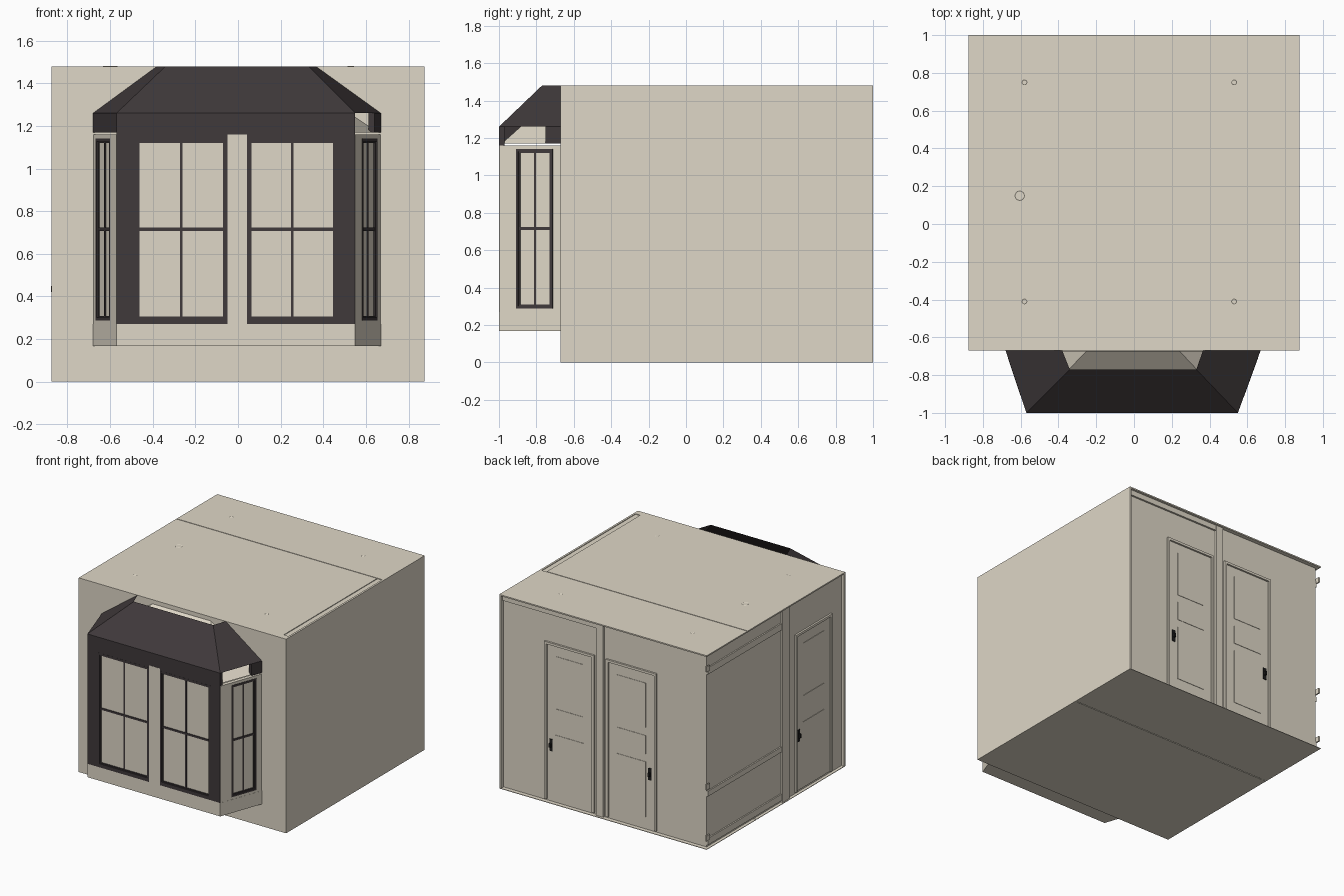
import bpy, bmesh
from mathutils import Vector

if "Cube" in bpy.data.objects:
    bpy.data.objects.remove(bpy.data.objects["Cube"])


def material(name, rgb):
    m = bpy.data.materials.new(name)
    m.diffuse_color = (*rgb, 1)
    m.use_nodes = True
    m.node_tree.nodes["Principled BSDF"].inputs["Base Color"].default_value = m.diffuse_color
    return m


BEIGE = material("warm beige", (0.735, 0.68, 0.57))
DARK = material("dark brown", (0.050, 0.041, 0.043))
BLACK = material("black metal", (0.012, 0.012, 0.012))


def mesh(name, verts, faces, mat, fix=True):
    me = bpy.data.meshes.new(name)
    me.from_pydata(verts, [], faces)
    if fix:
        bm = bmesh.new()
        bm.from_mesh(me)
        bmesh.ops.recalc_face_normals(bm, faces=bm.faces)
        bm.to_mesh(me)
        bm.free()
    me.materials.append(mat)
    ob = bpy.data.objects.new(name, me)
    bpy.context.collection.objects.link(ob)
    return ob


CUBE = [(0, 1, 3, 2), (4, 6, 7, 5), (0, 4, 5, 1), (2, 3, 7, 6), (0, 2, 6, 4), (1, 5, 7, 3)]


def box(name, x, y, z, mat=BEIGE):
    return mesh(name, [(a, b, c) for a in x for b in y for c in z], CUBE, mat)


def panel(name, seg, u, z, d, mat=BEIGE):
    """Box on a wall line: u along it, z up, d outward."""
    p = Vector(seg[0])
    t = (Vector(seg[1]) - p).normalized()
    n = Vector((t.y, -t.x))
    pts = [(*(p + t * a + n * b), c) for a in u for b in d for c in z]
    return mesh(name, pts, CUBE, mat)


def frame(name, seg, u, z, w, d, mat, sill=True):
    (u0, u1), (z0, z1) = u, z
    panel(name + "_side_a", seg, (u0, u0 + w), z, d, mat)
    panel(name + "_side_b", seg, (u1 - w, u1), z, d, mat)
    panel(name + "_head", seg, (u0 + w, u1 - w), (z1 - w, z1), d, mat)
    if sill:
        panel(name + "_sill", seg, (u0 + w, u1 - w), (z0, z0 + w), d, mat)


def window(name, seg, u, z, w=0.013):
    """Stepped dark frame, cross bars and a pane."""
    frame(name + "_outer", seg, u, z, w, (-0.025, 0.001), DARK)
    inner = ((u[0] + w, u[1] - w), (z[0] + w, z[1] - w))
    frame(name + "_inner", seg, *inner, 0.008, (-0.025, -0.006), DARK)
    m = sum(u) / 2
    panel(name + "_mullion", seg, (m - 0.006, m + 0.006), inner[1], (-0.02, -0.008), DARK)
    panel(name + "_rail", seg, inner[0], (0.708, 0.723), (-0.02, -0.007), DARK)
    panel(name + "_pane", seg, inner[0], inner[1], (-0.018, -0.012), BEIGE)


def door(name, seg, u, handle_u):
    """Casing, leaf, three raised panels and a handle."""
    frame(name + "_casing", seg, u, (0.015, 1.215), 0.018, (0, 0.014), BEIGE, sill=False)
    a, b = u[0] + 0.022, u[1] - 0.022
    panel(name + "_leaf", seg, (a, b), (0.018, 1.193), (0, 0.006))
    for i, z in enumerate([(0.1, 0.52), (0.58, 0.72), (0.78, 1.12)]):
        panel(f"{name}_panel_{i}", seg, (a + 0.07, b - 0.07), z, (0.006, 0.009))
    panel(name + "_handle_plate", seg, (handle_u - 0.013, handle_u + 0.013), (0.39, 0.48), (0.006, 0.011), BLACK)
    panel(name + "_handle", seg, (handle_u - 0.008, handle_u + 0.008), (0.42, 0.45), (0.011, 0.025), BLACK)


# ---- Room shell: two walls are slightly recessed behind the roof edge ----
box("front_wall", (-0.875, 0.875), (-0.67, -0.655), (0, 1.48))
box("right_wall", (0.86, 0.875), (-0.655, 1.0), (0, 1.48))
BACK = ((0.875, 0.968), (-0.875, 0.968))
LEFT = ((-0.852, 1.0), (-0.852, -0.67))
panel("back_wall", BACK, (0.015, 1.727), (0.0, 1.47), (-0.02, 0))
panel("left_wall", LEFT, (0.032, 1.655), (0.0, 1.47), (-0.02, 0))

# Floor in two slabs
box("floor_front", (-0.875, 0.86), (-0.655, 0.40), (0.0, 0.004))
box("floor_back", (-0.875, 0.86), (0.406, 1.0), (0.0, 0.004))

# Roof in slabs with a seam and a lowered right strip
box("roof_base", (-0.875, 0.86), (-0.655, 1.0), (1.47, 1.475))
box("roof_back", (-0.875, 0.86), (0.510, 1.0), (1.475, 1.48))
box("roof_front", (-0.875, 0.82), (-0.655, 0.505), (1.475, 1.48))
box("roof_corner", (0.82, 0.86), (-0.655, -0.62), (1.475, 1.48))


# Ceiling lamp rings on the roof
def ring(name, x, y, r):
    bpy.ops.mesh.primitive_torus_add(location=(x, y, 1.48), major_radius=r, minor_radius=0.0025,
                                     major_segments=16, minor_segments=4)
    ob = bpy.context.object
    ob.name = name
    ob.scale.z = 0.5
    ob.data.materials.append(BEIGE)


for i, (x, y) in enumerate([(-0.58, 0.75), (0.53, 0.75), (-0.58, -0.41), (0.53, -0.41)]):
    ring(f"lamp_ring_{i}", x, y, 0.013)
ring("large_lamp_ring", -0.605, 0.15, 0.025)

# ---- Doors, posts and mouldings ----
door("back_door_a", BACK, (0.365, 0.785), 0.42)
door("back_door_b", BACK, (0.885, 1.31), 1.255)
door("left_door", LEFT, (1.09, 1.53), 1.13)
panel("back_post", BACK, (0.805, 0.865), (0.005, 1.47), (0, 0.016))
panel("left_post", LEFT, (0.925, 1.005), (0.005, 1.47), (0, 0.016))
panel("back_crown", BACK, (0.015, 0.805), (1.43, 1.47), (0, 0.014))
for name, z in (("crown", (1.32, 1.37)), ("chair_rail", (0.39, 0.43)), ("baseboard", (0.02, 0.07))):
    panel("left_" + name, LEFT, (0.032, 0.925), z, (0, 0.010))

# Corner hinge tabs
for i, z in enumerate((0.06, 0.45, 1.35)):
    box(f"corner_tab_{i}", (-0.87, -0.86), (0.955, 0.995), (z, z + 0.04))

# ---- Bay window ----
A, B, C, D = (-0.57, -1.0), (0.55, -1.0), (0.67, -0.67), (-0.68, -0.67)
FRONT, RIGHT, SIDE = (A, B), (B, C), (D, A)
LR = (Vector(C) - Vector(B)).length
LL = (Vector(A) - Vector(D)).length


def prism(name, pts, z0, z1, mat):
    n = len(pts)
    verts = [(*p, z) for z in (z0, z1) for p in pts]
    faces = [tuple(range(n)), tuple(range(n, 2 * n))]
    faces += [(i, (i + 1) % n, n + (i + 1) % n, n + i) for i in range(n)]
    return mesh(name, verts, faces, mat)


prism("bay_plinth", [A, B, C, D], 0.168, 0.27, BEIGE)

# Front of bay: dark posts, head and sill around two windows
W = 1.12
panel("bay_left_post", FRONT, (0, 0.088), (0.27, 1.26), (-0.03, 0), DARK)
panel("bay_right_post", FRONT, (W - 0.083, W), (0.27, 1.26), (-0.03, 0), DARK)
panel("bay_head", FRONT, (0.088, W - 0.083), (1.16, 1.26), (-0.03, 0), DARK)
panel("bay_centre_post", FRONT, (0.52, 0.612), (0.17, 1.16), (-0.03, 0.001))
for name, u in (("front_window_a", (0.088, 0.52)), ("front_window_b", (0.612, 1.037))):
    panel(name + "_top", FRONT, u, (1.142, 1.16), (-0.03, 0), DARK)
    panel(name + "_base", FRONT, u, (0.27, 0.285), (-0.03, 0), DARK)
    window(name, FRONT, u, (0.285, 1.142))

# Angled sides: beige surround with a narrow window
for name, seg, length, u in (("right", RIGHT, LR, (0.096, 0.306)), ("left", SIDE, LL, (LL - 0.306, LL - 0.096))):
    panel(f"bay_{name}_jamb_a", seg, (0, u[0]), (0.27, 1.16), (-0.03, -0.001))
    panel(f"bay_{name}_jamb_b", seg, (u[1], length), (0.27, 1.16), (-0.03, -0.001))
    panel(f"bay_{name}_top", seg, u, (1.14, 1.16), (-0.03, -0.001))
    panel(f"bay_{name}_base", seg, u, (0.27, 0.288), (-0.03, -0.001))
    window(f"bay_{name}_window", seg, u, (0.288, 1.14))

# Fascia: whole on the left, only a stub on the right
panel("left_fascia", SIDE, (0, LL), (1.17, 1.26), (-0.02, 0), DARK)
panel("right_fascia", RIGHT, (LR - 0.085, LR), (1.17, 1.26), (-0.03, 0), DARK)

# Hipped roof, open at the top
lo = [(*p, 1.26) for p in (D, A, B, C)]
hi = [(-0.38, -0.67, 1.48), (-0.34, -0.77, 1.48), (0.33, -0.77, 1.48), (0.365, -0.67, 1.48)]
mesh("bay_roof", lo + hi, [(0, 1, 5, 4), (1, 2, 6, 5), (2, 3, 7, 6)], DARK, fix=False)

# Vaulted inner ceiling, facing down
base = [(-0.665, -0.672, 1.17), (-0.555, -0.985, 1.17), (0.535, -0.985, 1.17), (0.655, -0.672, 1.17)]
top = [(-0.25, -0.672, 1.45), (0.24, -0.672, 1.45)]
mesh("bay_ceiling", base + top, [(0, 4, 1), (1, 4, 5, 2), (2, 5, 3)], BEIGE, fix=False)
